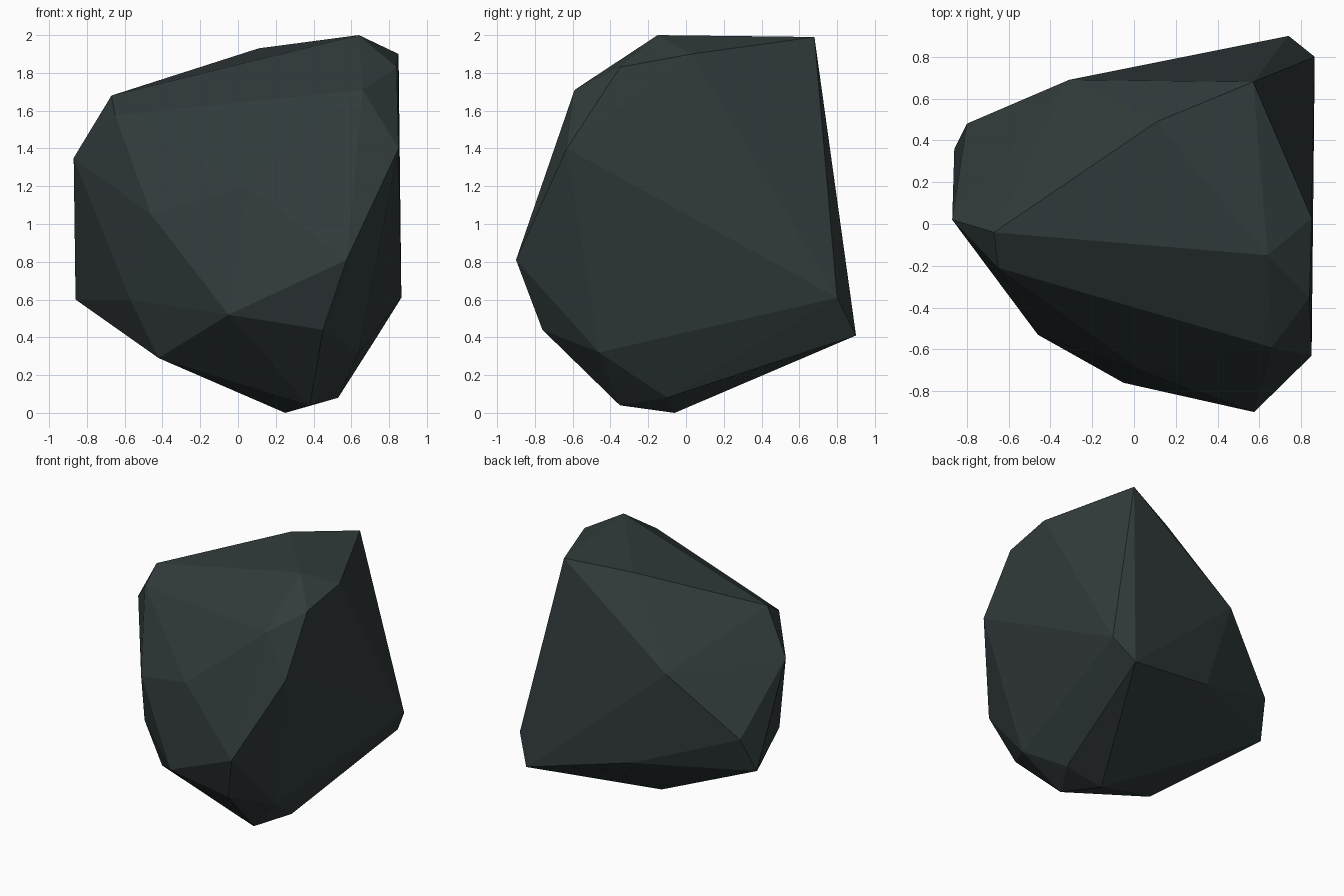
import bpy
import bmesh

# Corner points of the faceted boulder, grouped by region
crown = [(-0.67, -0.04, 1.68), (0.11, 0.49, 1.93), (0.64, -0.15, 2.0),
         (0.57, 0.68, 1.99), (0.85, 0.03, 1.90), (0.66, -0.59, 1.71),
         (0.84, -0.35, 1.83), (-0.65, -0.21, 1.575)]
front = [(0.85, -0.63, 1.40), (0.575, -0.90, 0.81), (0.05, -0.71, 1.20),
         (-0.05, -0.76, 0.52), (0.45, -0.76, 0.44), (-0.46, -0.53, 1.05),
         (-0.57, -0.33, 0.60)]
left_and_back = [(-0.87, 0.02, 1.35), (-0.86, 0.36, 0.60), (-0.80, 0.48, 0.87),
                 (-0.31, 0.69, 1.33), (-0.05, 0.735, 0.59), (0.57, 0.86, 0.59),
                 (0.74, 0.90, 0.41), (0.865, 0.80, 0.61)]
underside = [(0.25, -0.06, 0.0), (0.38, -0.35, 0.04), (0.53, -0.10, 0.08),
             (-0.42, -0.33, 0.29), (0.64, -0.46, 0.32)]

# Wrap the points in a convex faceted shell
bm = bmesh.new()
for p in crown + front + left_and_back + underside:
    bm.verts.new(p)
hull = bmesh.ops.convex_hull(bm, input=bm.verts[:])
loose = [v for v in bm.verts if not v.link_faces]
bmesh.ops.delete(bm, geom=loose, context='VERTS')
bmesh.ops.recalc_face_normals(bm, faces=bm.faces[:])

mesh = bpy.data.meshes.new("boulder")
bm.to_mesh(mesh)
bm.free()
boulder = bpy.data.objects.new("boulder", mesh)
bpy.context.collection.objects.link(boulder)

# Dark slate stone
stone = bpy.data.materials.new("dark_slate")
stone.diffuse_color = (0.031, 0.043, 0.044, 1.0)
mesh.materials.append(stone)
